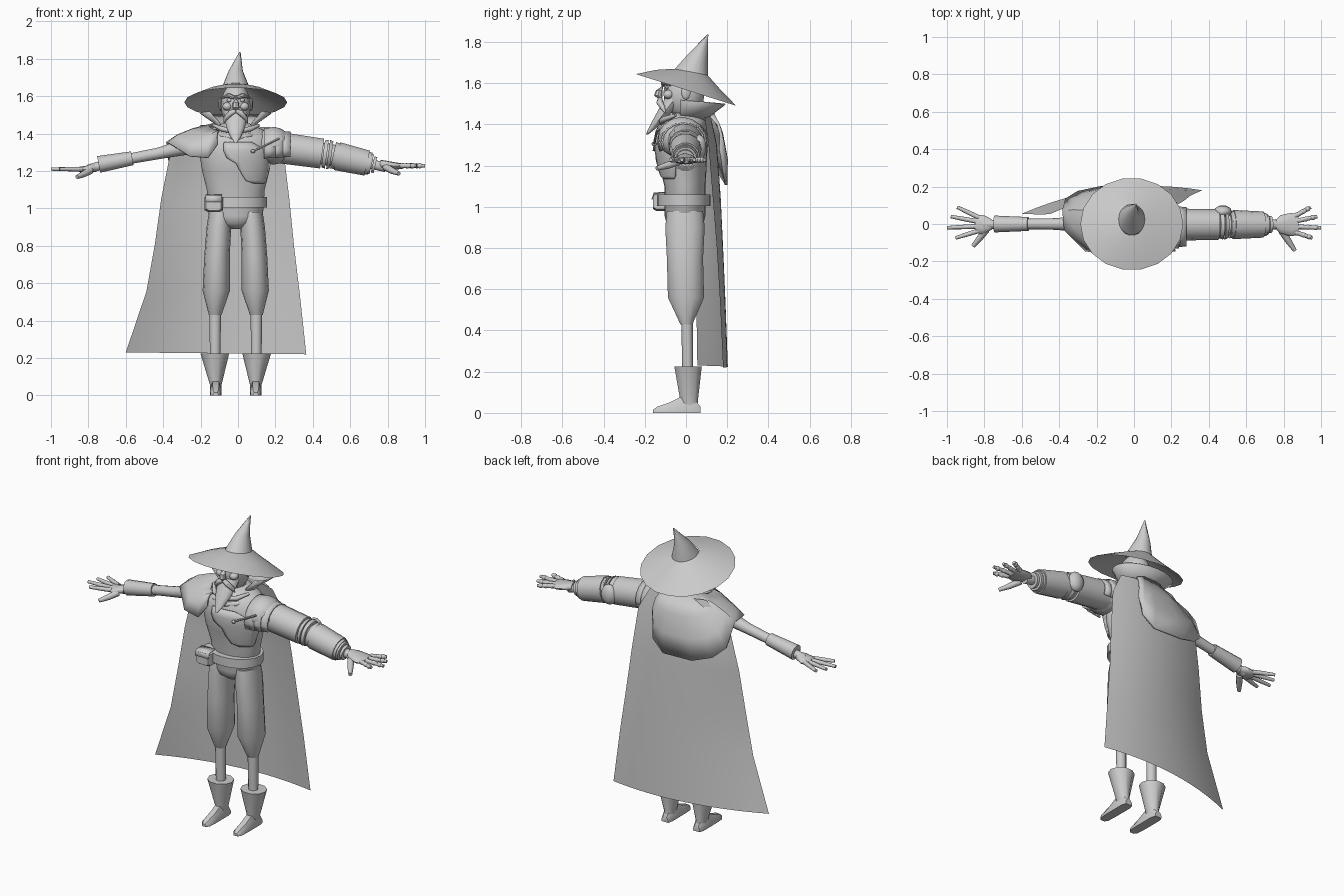
import bpy, bmesh
from math import sin, cos, pi, radians
from mathutils import Vector as V

cube = bpy.data.objects.get("Cube")
if cube:
    bpy.data.objects.remove(cube)

mat = bpy.data.materials.new("plain grey")
mat.use_nodes = True
GREY = (0.6, 0.6, 0.6, 1)
mat.diffuse_color = GREY
mat.node_tree.nodes["Principled BSDF"].inputs["Base Color"].default_value = GREY
MID = -0.012  # body centre line
made = []


def skin(name, rows, closed=True, caps=True, solid=0):
    """Join rows of points with quads."""
    bm = bmesh.new()
    rows = [[bm.verts.new(p) for p in row] for row in rows]
    n = len(rows[0])
    for a, b in zip(rows, rows[1:]):
        for i in range(n if closed else n - 1):
            j = (i + 1) % n
            bm.faces.new((a[i], a[j], b[j], b[i]))
    if closed and caps:
        bm.faces.new(rows[0])
        bm.faces.new(rows[-1])
    bmesh.ops.recalc_face_normals(bm, faces=bm.faces)
    mesh = bpy.data.meshes.new(name)
    bm.to_mesh(mesh)
    bm.free()
    mesh.materials.append(mat)
    ob = bpy.data.objects.new(name, mesh)
    bpy.context.collection.objects.link(ob)
    if solid:
        mod = ob.modifiers.new("thickness", "SOLIDIFY")
        mod.thickness = solid
        mod.offset = 0
    made.append(ob)
    return ob


def tube(name, path, radii, n=12):
    """Sweep an ellipse along a path; a radius is one number or (wide, high)."""
    path = [V(p) for p in path]
    rows = []
    for i, (p, r) in enumerate(zip(path, radii)):
        t = (path[min(i + 1, len(path) - 1)] - path[max(i - 1, 0)]).normalized()
        if abs(t.z) > 0.8:
            u, v = V((1, 0, 0)), V((0, 1, 0))
        else:
            u = t.cross(V((0, 0, 1))).normalized()
            v = u.cross(t)
        a, b = r if isinstance(r, tuple) else (r, r)
        rows.append([p + u * a * cos(2 * pi * k / n) + v * b * sin(2 * pi * k / n) for k in range(n)])
    return skin(name, rows)


def upright(name, rings, n=16):
    """Stack level rings (x, y, z, rx, ry)."""
    return skin(name, [[(x + a * cos(2 * pi * k / n), y + b * sin(2 * pi * k / n), z)
                        for k in range(n)] for x, y, z, a, b in rings])


def ball(name, c, r, n=12):
    return upright(name, [(c[0], c[1], c[2] + r[2] * cos(a), r[0] * sin(a), r[1] * sin(a))
                          for a in [pi * (0.03 + 0.94 * i / 8) for i in range(9)]], n)


# Hat: brim and bent crown share tilted rings (y, z, rx, ry, slope)
def tilted(y, z, rx, ry, slope, n=18):
    return [(MID + rx * cos(2 * pi * k / n), y + ry * sin(2 * pi * k / n),
             z + slope * sin(2 * pi * k / n)) for k in range(n)]


skin("hat_brim", [tilted(0, 1.567, .275, .247, -.078), tilted(.008, 1.62, .165, .155, -.045),
                  tilted(.022, 1.655, .07, .083, -.015)], caps=False)
crown = [tilted(.024, 1.65, .072, .083, -.015), tilted(.06, 1.735, .038, .047, -.01)]
crown.append([(.01 + .004 * cos(k), .105 + .004 * sin(k), 1.835) for k in range(18)])
skin("hat_crown", crown)

# Head and face
ball("head", (MID, -.01, 1.55), (.08, .1, .12))
upright("neck", [(MID, .01, 1.4, .055, .055), (MID, 0, 1.5, .05, .055)])
tube("nose", [(MID, -.1, 1.6), (MID, -.13, 1.565), (MID, -.135, 1.54), (MID, -.12, 1.525)],
     [.01, .016, .02, .01], 8)
upright("beard", [(MID, -.05, 1.53, .062, .05), (MID, -.088, 1.48, .06, .042),
                  (MID, -.125, 1.43, .048, .032), (MID, -.16, 1.385, .03, .02),
                  (MID, -.19, 1.35, .006, .006)], 14)
for s, side in ((-1, "right"), (1, "left")):
    def f(x, y, z):
        return (MID + s * x, y, z)
    ball(side + "_eye", f(.035, -.092, 1.578), (.014, .01, .01), 8)
    ball(side + "_cheek", f(.045, -.085, 1.545), (.026, .026, .022), 10)
    tube(side + "_brow", [f(.008, -.11, 1.592), f(.04, -.11, 1.605), f(.078, -.075, 1.59)],
         [.01, .013, .004], 8)
    tube(side + "_moustache", [f(.004, -.125, 1.522), f(.03, -.128, 1.508), f(.055, -.112, 1.48),
                               f(.062, -.1, 1.455)], [.012, .016, .012, .003], 10)
    ball(side + "_ear", f(.082, 0, 1.555), (.01, .022, .035), 8)

# Flared collar, open at the front
arc = [radians(-42 + 264 * k / 16) for k in range(17)]
skin("collar", [[(MID + a * cos(t), y + b * sin(t), z + lift * sin(t)) for t in arc]
                for y, z, a, b, lift in ((.03, 1.42, .09, .085, 0), (.04, 1.46, .12, .1, 0),
                                         (.06, 1.51, .19, .13, -.012))], closed=False, solid=.006)
for i, z in enumerate((1.39, 1.425)):
    tube("neck_fold_%d" % i, [(-.13, -.05, z + .02), (-.085, -.105, z), (MID, -.125, z - .015),
                              (.065, -.105, z), (.11, -.05, z + .02)], [.008, .014, .015, .014, .008], 10)

# Torso, belt and pouch
torso = upright("torso", [(MID, y, z, a, b) for z, y, a, b in (
    (.89, -.005, .03, .05), (.92, -.005, .11, .09), (.96, -.005, .145, .1), (1.1, -.005, .155, .1),
    (1.2, -.015, .18, .115), (1.3, -.02, .195, .125), (1.38, -.015, .2, .115),
    (1.42, 0, .15, .1), (1.455, .01, .07, .07))], 24)
upright("belt", [(MID, -.01, z, .168, .13) for z in (1.005, 1.06)], 24)
skin("pouch", [[(-.13 + x * w, y, 1.025 + z * w) for x, z in
                ((-.05, -.035), (-.03, -.045), (.03, -.045), (.05, -.035), (.05, .035), (.03, .045), (-.03, .045), (-.05, .035))]
               for y, w in ((-.05, 1), (-.145, 1), (-.16, .8))])
skin("pouch_flap", [[(x, y, z) for x in (-.175, -.085)]
                    for y, z in ((-.1, 1.07), (-.155, 1.067), (-.165, 1.035))], closed=False, solid=.006)


# Breastplate hugging the torso
def on_torso(x, z):
    hit, p, normal, face = torso.ray_cast(V((x, -1, z)), V((0, 1, 0)))
    return p + V((0, -.009, 0)) if hit else V((x, -.03, z))


skin("breastplate", [[on_torso(a + (b - a) * k / 8, z) for k in range(9)] for z, a, b in (
    (1.355, -.075, .07), (1.31, -.078, .15), (1.27, -.06, .178), (1.24, -.01, .172),
    (1.19, .015, .16), (1.15, .04, .148), (1.135, .08, .138))], closed=False, solid=.008)
tube("chest_pin", [(.08, -.155, 1.305), (.22, -.14, 1.375)], [.006, .006], 6)
ball("chest_pin_head", (.08, -.155, 1.305), (.012, .012, .01), 8)

# Legs and boots
for s, side in ((-1, "right"), (1, "left")):
    def stack(name, rings, n):
        upright(side + name, [(MID + s * x, y, z, a, b) for z, x, y, a, b in rings], n)
    stack("_trouser", ((.98, .08, -.005, .064, .09), (.9, .09, -.005, .066, .098), (.75, .1, -.005, .068, .09),
                       (.56, .104, 0, .073, .09), (.43, .11, .002, .034, .03)), 14)
    stack("_shin", ((.44, .11, .005, .031, .028), (.2, .11, .008, .028, .026)), 12)
    stack("_boot_shaft", ((.225, .112, .01, .077, .07), (.06, .107, .015, .032, .045),
                          (.01, .107, .02, .028, .045)), 10)
    skin(side + "_foot", [[(MID + s * .107 + u * w, y, z) for u, z in
                           ((-1, 0), (1, 0), (1, h * .5), (.55, h), (-.55, h), (-1, h * .5))]
                          for y, w, h in ((.07, .022, .03), (.04, .03, .07), (-.03, .03, .075),
                                          (-.08, .03, .05), (-.14, .027, .03), (-.16, .014, .015))])

# Long cape: rows of (z, right x, left x, and depth at right, middle, left)
rows = []
for z, x0, x1, y0, ym, y1 in ((1.44, -.2, .17, .09, .12, .09), (1.3, -.36, .245, .09, .15, .11),
                              (1.05, -.41, .275, .07, .165, .13), (.8, -.445, .3, .055, .172, .15),
                              (.55, -.49, .33, .05, .18, .165), (.225, -.6, .365, .055, .19, .18)):
    rows.append([(x0 + (x1 - x0) * t, y0 * (1 - t) ** 2 + y1 * t * t + (4 * ym - y0 - y1) * t * (1 - t),
                  z + .01 * (.5 - t)) for t in [k / 12 for k in range(13)]])
skin("cape", rows, closed=False)

# Shoulder mantle: neck points and hem points, bulged between
neck = [(-.1, -.09, 1.41), (-.13, -.08, 1.42), (-.15, -.03, 1.43), (-.15, .02, 1.44), (-.13, .07, 1.45),
        (-.11, .1, 1.45), (-.08, .12, 1.45), (-.04, .13, 1.45), (0, .13, 1.45), (.04, .13, 1.45), (.08, .12, 1.44)]
hem = [(-.11, -.14, 1.34), (-.16, -.155, 1.27), (-.26, -.14, 1.28), (-.37, -.03, 1.35), (-.38, .07, 1.35),
       (-.365, .13, 1.21), (-.3, .17, 1.15), (-.18, .195, 1.11), (.015, .195, 1.105), (.09, .185, 1.17), (.105, .165, 1.28)]
rows = []
for t in (0, .33, .67, 1):
    row = []
    for a, b in zip(neck, hem):
        out = V((b[0] - a[0], b[1] - a[1] + .03, .06)).normalized()
        row.append(V(a).lerp(V(b), t) + out * .12 * t * (1 - t))
    rows.append(row)
skin("shoulder_mantle", rows, closed=False, solid=.014)

# Plain right arm
tube("right_upper_arm", [(-.16, 0, 1.35), (-.3, 0, 1.325), (-.42, 0, 1.295), (-.58, 0, 1.265)],
     [.06, .042, .031, .028])
tube("right_bracer", [(-.565, 0, 1.268), (-.745, 0, 1.235)], [.037, .045], 12)
tube("right_wrist", [(-.7, 0, 1.24), (-.8, -.003, 1.21)], [.024, .024])

# Armoured left arm
ball("left_shoulder", (.19, -.02, 1.335), (.1, .115, .1), 16)
for i, (x, r) in enumerate(((.17, .122), (.21, .116), (.25, .106))):
    skin("left_shoulder_band_%d" % i,
         [[(x + dx, -.015 + (r + dr) * cos(t), 1.315 + (r + dr) * .9 * sin(t))
           for t in [radians(-25 + 230 * k / 10) for k in range(11)]]
          for dx, dr in ((-.03, 0), (.03, -.005))], closed=False, solid=.008)


def along(x):
    return (x, -.003, 1.318 - (x - .27) * .14 - max(0, x - .5) * .09)


for name, x0, x1, r0, r1 in (("upper_arm", .2, .45, .086, .082), ("elbow_core", .44, .54, .06, .06),
                             ("elbow_ring_a", .455, .475, .074, .08), ("elbow_ring_b", .482, .5, .081, .075),
                             ("elbow_ring_c", .508, .525, .074, .07), ("forearm", .515, .705, .073, .062),
                             ("forearm_cuff", .53, .69, .078, .07), ("wrist_ring", .698, .715, .058, .055),
                             ("wrist_band", .72, .735, .045, .045), ("wrist", .7, .79, .026, .026)):
    tube("left_" + name, [along(x0), along(x1)], [r0, r1], 14)
ball("left_elbow_guard", (.475, .065, 1.29), (.05, .035, .06), 10)

# Hands: the left is broader, with jointed fingers
for s, side, z, w, end in ((-1, "right", 1.208, 1, .84), (1, "left", 1.226, 1.2, .87)):
    tube(side + "_palm", [(s * x, -.003, z + dz) for x, dz in ((.76, .01), (.785, .008), (end - .03, 0), (end + .01, 0))],
         [(.026, .024), (.042 * w, .022), (.052 * w, .02), (.046 * w, .014)], 12)
    for i, (y0, x1, y1) in enumerate(((.035, .945, .09), (.012, .98, .04), (-.012, 1.0, -.02), (-.036, .955, -.075))):
        a, b = V((s * (end - .01), y0 * w, z + .002)), V((s * x1, y1, z + .002))
        tube("%s_finger_%d" % (side, i), [a, a.lerp(b, .5), b], [.013, .012, .009], 10)
        if s > 0:
            for j, t in enumerate((.15, .5, .8)):
                ball("left_knuckle_%d_%d" % (i, j), a.lerp(b, t), (.016, .014, .014), 8)
    tube(side + "_thumb", [(s * .79, -.03 * w, z - .005), (s * .825, -.075 * w, z - .025), (s * .86, -.118 * w, z - .04)],
         [.02, .017, .011], 10)

# Smooth shading with crisp edges
bpy.ops.object.select_all(action="DESELECT")
for ob in made:
    ob.select_set(True)
bpy.context.view_layer.objects.active = made[0]
bpy.ops.object.shade_smooth_by_angle(angle=radians(40))
